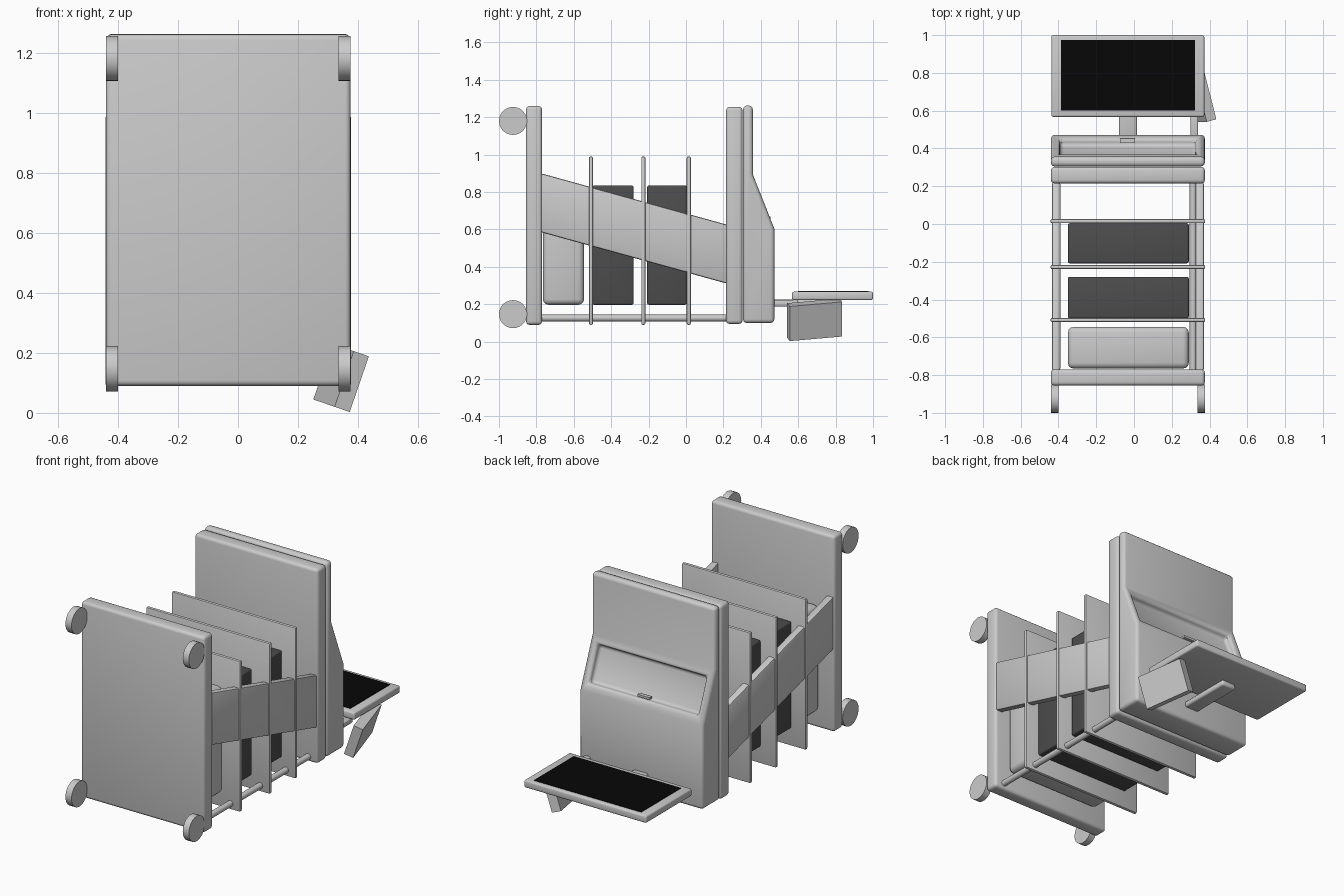
import bpy, bmesh, math
from mathutils import Matrix, Vector

old = bpy.data.objects.get("Cube")
if old:
    bpy.data.objects.remove(old)


def material(name, v):
    m = bpy.data.materials.new(name)
    m.use_nodes = True
    m.diffuse_color = (v, v, v, 1)
    m.node_tree.nodes["Principled BSDF"].inputs["Base Color"].default_value = (v, v, v, 1)
    return m


LIGHT = material("light grey", 0.6)
DARK = material("dark grey", 0.075)
BLACK = material("screen black", 0.002)
LEFT, RIGHT = -0.44, 0.375          # sides of the cart
MID = (LEFT + RIGHT) / 2


def finish(name, bm, mat, bevel=0.0, segments=3):
    bmesh.ops.recalc_face_normals(bm, faces=bm.faces)
    me = bpy.data.meshes.new(name)
    bm.to_mesh(me)
    bm.free()
    ob = bpy.data.objects.new(name, me)
    bpy.context.collection.objects.link(ob)
    me.materials.append(mat)
    bpy.ops.object.select_all(action='DESELECT')
    ob.select_set(True)
    bpy.context.view_layer.objects.active = ob
    if bevel:
        mod = ob.modifiers.new("rounded edges", 'BEVEL')
        mod.width, mod.segments = bevel, segments
        mod.limit_method, mod.angle_limit = 'ANGLE', math.radians(40)
        bpy.ops.object.modifier_apply(modifier=mod.name)
    bpy.ops.object.shade_smooth_by_angle(angle=math.radians(35))
    return ob


def box(name, x, y, z, mat=LIGHT, bevel=0.0, segments=3):
    bm = bmesh.new()
    bmesh.ops.create_cube(bm, size=1)
    for v in bm.verts:
        v.co = Vector([(r[0] + r[1]) / 2 + c * (r[1] - r[0]) for c, r in zip(v.co, (x, y, z))])
    return finish(name, bm, mat, bevel, segments)


def prism(name, profile, x0, x1):
    """Profile in (y, z) swept along x."""
    bm = bmesh.new()
    face = bm.faces.new([bm.verts.new((x0, y, z)) for y, z in profile])
    ext = bmesh.ops.extrude_face_region(bm, geom=[face])
    moved = [g for g in ext["geom"] if isinstance(g, bmesh.types.BMVert)]
    bmesh.ops.translate(bm, verts=moved, vec=(x1 - x0, 0, 0))
    bmesh.ops.recalc_face_normals(bm, faces=bm.faces)
    return bm


def cylinder(name, centre, radius, depth, axis, sides):
    bm = bmesh.new()
    turn = Matrix.Rotation(math.pi / 2, 4, 'Y' if axis == 'X' else 'X')
    bmesh.ops.create_cone(bm, cap_ends=True, segments=sides, radius1=radius, radius2=radius,
                          depth=depth, matrix=Matrix.Translation(centre) @ turn)
    return finish(name, bm, LIGHT)


# Base slab, head slab and wheels
box("base_slab", (LEFT, RIGHT), (-0.855, -0.77), (0.09, 1.26), bevel=0.018)
box("head_slab", (LEFT, RIGHT), (0.215, 0.302), (0.095, 1.255), bevel=0.018)
for side, x in (("left", RIGHT - 0.02), ("right", LEFT + 0.02)):
    for level, z in (("upper", 1.18), ("lower", 0.147)):
        cylinder(f"{side}_{level}_wheel", (x, -0.925, z), 0.075, 0.04, 'X', 24)

# Shelves and the units standing on them
for i, y in enumerate((-0.508, -0.228, 0.015)):
    box(f"shelf_{i + 1}", (LEFT - 0.002, RIGHT + 0.002), (y - 0.011, y + 0.011), (0.09, 0.99),
        bevel=0.008, segments=2)
for name, y0, y1, mat, r in (("light_unit", -0.765, -0.545, LIGHT, 0.03),
                             ("dark_unit_1", -0.5, -0.28, DARK, 0.01),
                             ("dark_unit_2", -0.208, 0.004, DARK, 0.01)):
    box(name, (-0.35, 0.29), (y0, y1), (0.197, 0.835), mat, r)

# Sloping side panels
slope = [(-0.775, 0.9), (0.22, 0.625), (0.22, 0.31), (-0.775, 0.585)]
for name, x0 in (("right_side_panel", LEFT + 0.005), ("left_side_panel", RIGHT - 0.05)):
    finish(name, prism(name, slope, x0, x0 + 0.045), LIGHT, 0.01, 2)

# Long rod beneath the shelves
cylinder("lower_rod", (0.313, -0.29, 0.126), 0.018, 1.02, 'Y', 16)

# Control housing with a recessed window in its slope
housing = [(0.305, 1.262), (0.357, 1.262), (0.357, 0.895), (0.472, 0.605), (0.472, 0.1), (0.305, 0.1)]
bm = prism("control_housing", housing, LEFT, RIGHT)
window = [f for f in bm.faces if f.normal.y > 0.5 and f.normal.z > 0.2]
bmesh.ops.inset_individual(bm, faces=window, thickness=0.068, depth=0)
bmesh.ops.translate(bm, verts=bmesh.ops.extrude_discrete_faces(bm, faces=window)["faces"][0].verts,
                    vec=(0, -0.04, -0.015))
finish("control_housing", bm, LIGHT, 0.02)
box("window_catch", (-0.075, 0.005), (0.43, 0.452), (0.655, 0.668))

# Tablet, its screen and the arms holding it
box("tablet", (-0.437, 0.372), (0.567, 1.0), (0.222, 0.267), bevel=0.01)
box("tablet_screen", (-0.387, 0.322), (0.6, 0.975), (0.264, 0.27), BLACK)
box("tablet_arm", (-0.08, 0.017), (0.45, 0.8), (0.188, 0.224), bevel=0.012)
box("scanner_arm", (0.3, 0.34), (0.45, 0.6), (0.188, 0.222), bevel=0.008)

# Tilted scanner box beside the tablet
size = Vector((0.055, 0.29, 0.196))
scanner = box("scanner_box", *[(-s / 2, s / 2) for s in size])
turn = Matrix.Rotation(math.radians(19), 4, 'Y') @ Matrix.Rotation(math.radians(15), 4, 'Z')
corner = turn @ Vector((size.x / 2, -size.y / 2, -size.z / 2))
scanner.data.transform(Matrix.Translation(Vector((0.372, 0.555, 0.003)) - corner) @ turn)
